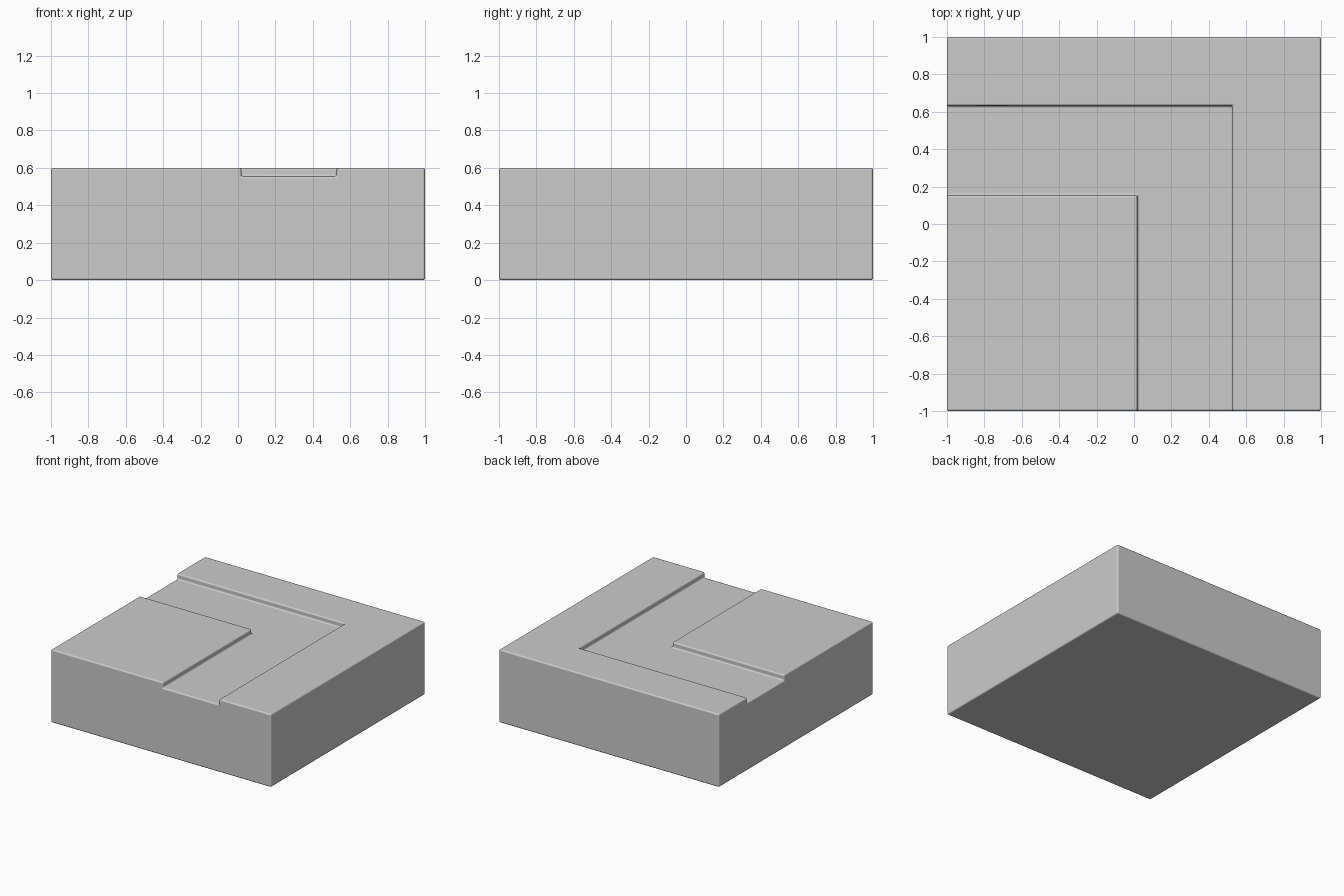
import bpy, bmesh

if "Cube" in bpy.data.objects:
    bpy.data.objects.remove(bpy.data.objects["Cube"])


def prism(name, outline, z0, z1):
    """Extrude a flat outline straight up from z0 to z1."""
    bm = bmesh.new()
    face = bm.faces.new([bm.verts.new((x, y, z0)) for x, y in outline])
    top = bmesh.ops.extrude_face_region(bm, geom=[face])["geom"]
    verts = [v for v in top if isinstance(v, bmesh.types.BMVert)]
    bmesh.ops.translate(bm, verts=verts, vec=(0, 0, z1 - z0))
    bmesh.ops.recalc_face_normals(bm, faces=bm.faces)
    mesh = bpy.data.meshes.new(name)
    bm.to_mesh(mesh)
    bm.free()
    obj = bpy.data.objects.new(name, mesh)
    bpy.context.collection.objects.link(obj)
    return obj


# Square floor block
block = prism("corner_block", [(-1, -1), (1, -1), (1, 1), (-1, 1)], 0, 0.6)

# L-shaped channel running from the front side to the left side
channel = prism("channel_cutter",
                [(0.018, -1.2), (0.527, -1.2), (0.527, 0.632),
                 (-1.2, 0.632), (-1.2, 0.153), (0.018, 0.153)], 0.555, 0.8)
channel.hide_render = True
channel.hide_viewport = True

cut = block.modifiers.new("channel", 'BOOLEAN')
cut.operation = 'DIFFERENCE'
cut.solver = 'EXACT'
cut.object = channel

# Softly rounded edges
bevel = block.modifiers.new("soft_edges", 'BEVEL')
bevel.width = 0.012
bevel.segments = 3
bevel.limit_method = 'ANGLE'
bevel.harden_normals = True

# Smooth shading on the rounded edges
bpy.context.view_layer.objects.active = block
block.select_set(True)
bpy.ops.object.shade_smooth()
